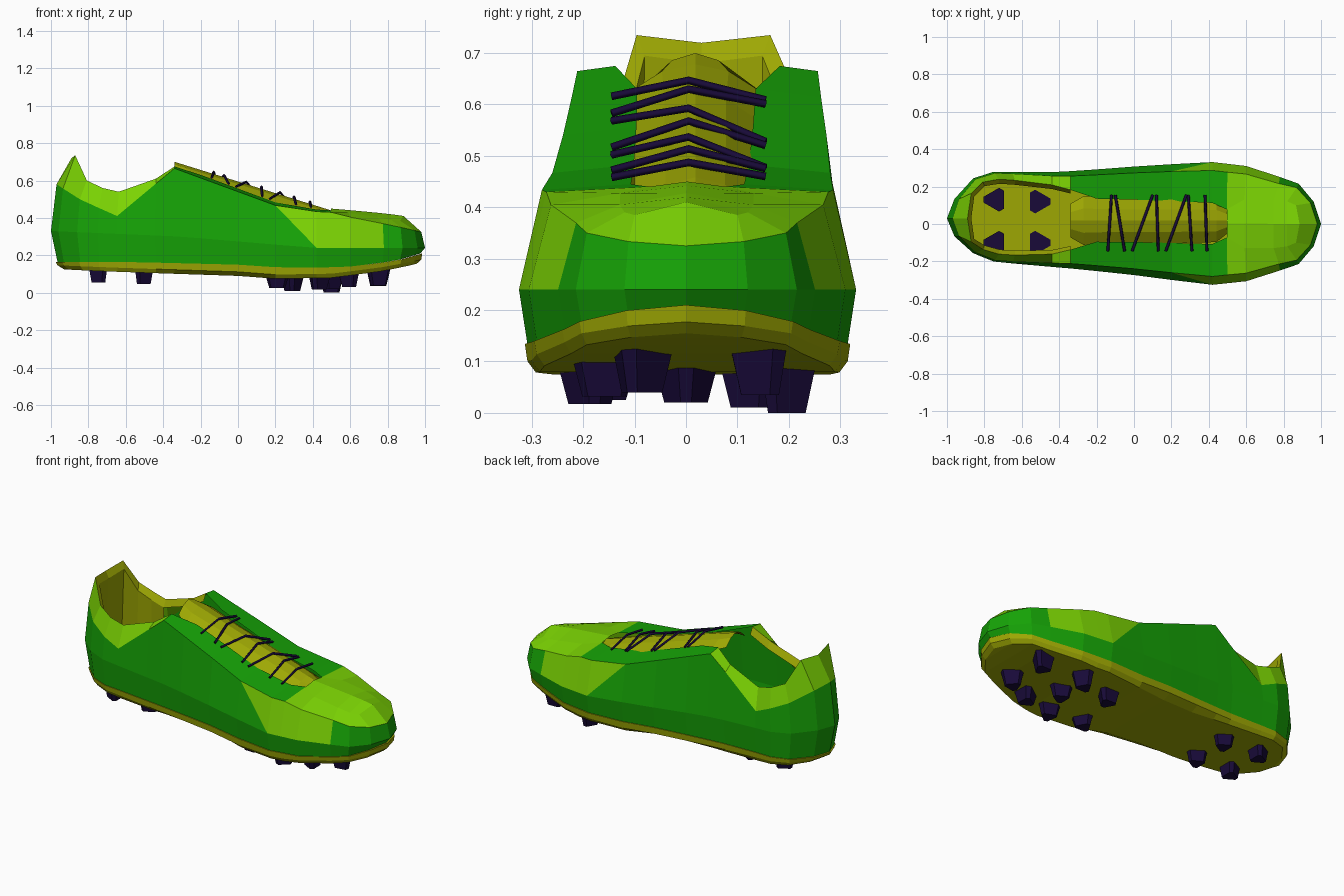
import bpy, bmesh, math
from mathutils import Vector

if "Cube" in bpy.data.objects:
    bpy.data.objects.remove(bpy.data.objects["Cube"])


def material(name, rgb):
    m = bpy.data.materials.new(name)
    m.diffuse_color = (*rgb, 1)
    m.use_nodes = True
    m.node_tree.nodes["Principled BSDF"].inputs["Base Color"].default_value = m.diffuse_color
    return m


GREEN = material("green", (0.008, 0.37, 0.002))
LIME = material("lime", (0.2, 0.66, 0.001))
OLIVE = material("olive", (0.34, 0.39, 0.001))
DARK = material("dark_purple", (0.009, 0.003, 0.04))


def curve(*keys):
    """Piecewise-linear function through (position, value) keys."""
    def f(u):
        for (a, va), (b, vb) in zip(keys, keys[1:]):
            if u <= b:
                return va + (vb - va) * (u - a) / (b - a)
        return keys[-1][1]
    return f


def finish(name, bm, mats):
    bmesh.ops.remove_doubles(bm, verts=bm.verts, dist=0.0015)
    bmesh.ops.dissolve_degenerate(bm, edges=bm.edges, dist=0.0005)
    bmesh.ops.recalc_face_normals(bm, faces=bm.faces)
    me = bpy.data.meshes.new(name)
    bm.to_mesh(me)
    bm.free()
    for m in mats:
        me.materials.append(m)
    ob = bpy.data.objects.new(name, me)
    bpy.context.collection.objects.link(ob)
    return ob


# Stations from heel (-1) to toe (+1), centre line and half width of the outline
STATIONS = [-1, -.96, -.86, -.75, -.65, -.44, -.34, -.2, 0, .2, .42, .5,
            .6, .78, .88, .96, 1]
centre = curve((-1, .03), (-.85, .045), (-.5, .025), (0, .017), (.42, .003), (1, 0))
half = curve((-1, 0), (-.96, .1), (-.86, .2), (-.75, .24), (-.4, .255),
             (-.1, .28), (.15, .305), (.42, .328), (.6, .308), (.78, .25),
             (.88, .215), (.96, .12), (1, 0))
sole_low = curve((-1, .125), (-.6, .11), (0, .09), (.2, .075), (.5, .08),
                 (.75, .11), (.95, .145), (1, .155))
sole_k = curve((-1, .9), (-.5, .9), (-.2, .78), (0, .78), (.25, .9), (1, .9))
sole_top = curve((-1, .165), (-.6, .165), (0, .15), (.3, .13), (.6, .14),
                 (.85, .17), (1, .21))
wide_z = curve((-1, .33), (-.3, .3), (.4, .24), (1, .24))
shoulder_k = curve((-1, 1), (-.65, .96), (-.34, .9), (.5, .86), (.78, .86), (1, .95))
shoulder_z = curve((-1, .58), (-.86, .5), (-.65, .41), (-.34, .665), (.2, .467),
                   (.3, .44), (.5, .43), (.6, .405), (.88, .35), (1, .325))
edge_half = curve((-1, 0), (-.96, .13), (-.86, .18), (-.75, .2), (-.5, .2),
                  (-.34, .16), (-.2, .115), (.42, .11), (.5, .075), (.6, .13),
                  (.78, .13), (.88, .12), (.96, .1), (1, 0))
edge_z = curve((-1, .72), (-.96, .735), (-.86, .6), (-.75, .56), (-.65, .54),
               (-.44, .61), (-.34, .675), (-.2, .63), (.2, .483), (.42, .445),
               (.5, .44), (.78, .405), (.88, .39), (.96, .385), (1, .41))
ridge_z = curve((-1, .45), (.5, .45), (1, .41))


def level(width, height, heel=1.0, toe=1.0):
    """A level of the shoe: maps (station, side) to a point."""
    def point(u, side):
        s = heel if u < 0 else toe
        return Vector((u * (1 - (1 - s) * u ** 4), centre(u) + side * width(u), height(u)))
    return point


def face(bm, pts, index):
    clean = [p for i, p in enumerate(pts) if (p - pts[i - 1]).length > 1e-4]
    if len(clean) > 2:
        bm.faces.new([bm.verts.new(p) for p in clean]).material_index = index


def loft(bm, levels, pick, keep=lambda band, u: True):
    """Skin neighbouring levels on both sides; pick gives one or two material indices."""
    for side in (-1, 1):
        for band, (lo, hi) in enumerate(zip(levels, levels[1:])):
            for a, b in zip(STATIONS, STATIONS[1:]):
                mid = (a + b) / 2
                if not keep(band, mid):
                    continue
                p, q, r, s = lo(a, side), lo(b, side), hi(b, side), hi(a, side)
                index = pick(band, mid)
                if isinstance(index, tuple):
                    face(bm, [p, q, s], index[0])
                    face(bm, [q, r, s], index[1])
                else:
                    face(bm, [p, q, r, s], index)


# Upper: side walls, collar, lace stays and closed toe box
upper_levels = [
    level(lambda u: half(u) * .95, sole_top, .965, .975),
    level(half, wide_z),
    level(lambda u: half(u) * shoulder_k(u), shoulder_z, .97, .98),
    level(edge_half, edge_z, .89, .885),
    level(lambda u: 0, ridge_z, .89, .885),
]


def upper_colour(band, u):
    if band == 0:
        return 0
    if band == 1:
        if .2 < u < .42:
            return (0, 1)
        return 1 if .42 < u < .78 else 0
    return 1 if u < -.34 or u > .5 else 0


bm = bmesh.new()
loft(bm, upper_levels, upper_colour, lambda band, u: band < 3 or u > .5)
finish("upper", bm, [GREEN, LIME])

# Lining inside the heel
bm = bmesh.new()
loft(bm, [upper_levels[3],
          level(lambda u: edge_half(u) * .88, lambda u: edge_z(u) - .04, .87),
          level(lambda u: edge_half(u) * .95, lambda u: .175, .9)],
     lambda b, u: 0, lambda b, u: u < (-.34 if b == 0 else -.65))
finish("heel_lining", bm, [OLIVE])

# Sole: underside with narrow waist, bevelled side wall and insole
bm = bmesh.new()
loft(bm, [level(lambda u: 0, sole_low, .93, .955),
          level(lambda u: half(u) * sole_k(u), sole_low, .93, .955),
          level(lambda u: half(u) * .95, lambda u: sole_low(u) + .022, .965, .98),
          level(lambda u: half(u) * .965, sole_top, .975, .985),
          level(lambda u: 0, sole_top, .975, .985)], lambda b, u: 0)
finish("sole", bm, [OLIVE])


# Tongue: arched strip under the laces
def tongue_z(x):
    return .70 - .31 * (x + .34)


bm = bmesh.new()
rows = []
for x, w in ((-.34, .09), (-.27, .13), (-.1, .12), (.2, .12), (.44, .115), (.51, .06)):
    rows.append([bm.verts.new((x, .018 + w * t, tongue_z(x) - .055 * t * t))
                 for t in (-1, -.5, 0, .5, 1)])
for r, s in zip(rows, rows[1:]):
    for i in range(4):
        bm.faces.new((r[i], r[i + 1], s[i + 1], s[i]))
finish("tongue", bm, [OLIVE])

# Laces: bent strands crossing the throat, (x at -y end, x at +y end)
cu = bpy.data.curves.new("laces", 'CURVE')
cu.dimensions = '3D'
cu.bevel_depth = .0075
cu.bevel_resolution = 0
cu.use_fill_caps = True
cu.materials.append(DARK)
for x0, x1 in ((-.14, -.12), (-.05, -.1), (-.01, .1), (.13, .12),
               (.17, .28), (.31, .29), (.39, .38)):
    xm = (x0 + x1) / 2
    sp = cu.splines.new('POLY')
    sp.points.add(2)
    for p, co in zip(sp.points, ((x0, -.145, edge_z(x0) + .008),
                                 (xm, .005, tongue_z(xm) + .012),
                                 (x1, .155, edge_z(x1) + .008))):
        p.co = (*co, 1)
bpy.context.collection.objects.link(bpy.data.objects.new("laces", cu))

# Studs: tapered rounded triangles under heel and forefoot, (x, y, depth)
STUDS = [(-.74, .13, .06), (-.74, -.1, .06), (-.51, .12, .06), (-.51, -.1, .06),
         (.75, .15, .075), (.75, -.09, .07), (.6, -.16, .06), (.5, 0, .06),
         (.43, -.185, .062), (.5, .19, .08), (.29, .13, .066), (.21, -.16, .05)]
bm = bmesh.new()
for x, y, depth in STUDS:
    low = sole_low(x) - depth
    top = sole_low(x) + (.06 if x < 0 else .02)
    turn = math.atan2(y, x - .5) if x > 0 else (math.pi if x < -.6 else 0)
    rings = []
    for z, r in ((low, .044), (top, .066)):
        ring = []
        for k in range(3):
            for d in (-.24, .24):
                a = turn + k * math.tau / 3 + d
                ring.append(bm.verts.new((x + r * math.cos(a), y + r * math.sin(a), z)))
        rings.append(ring)
    a, b = rings
    bm.faces.new(a)
    bm.faces.new(b)
    for i in range(6):
        j = (i + 1) % 6
        bm.faces.new((a[i], a[j], b[j], b[i]))
finish("studs", bm, [DARK])
